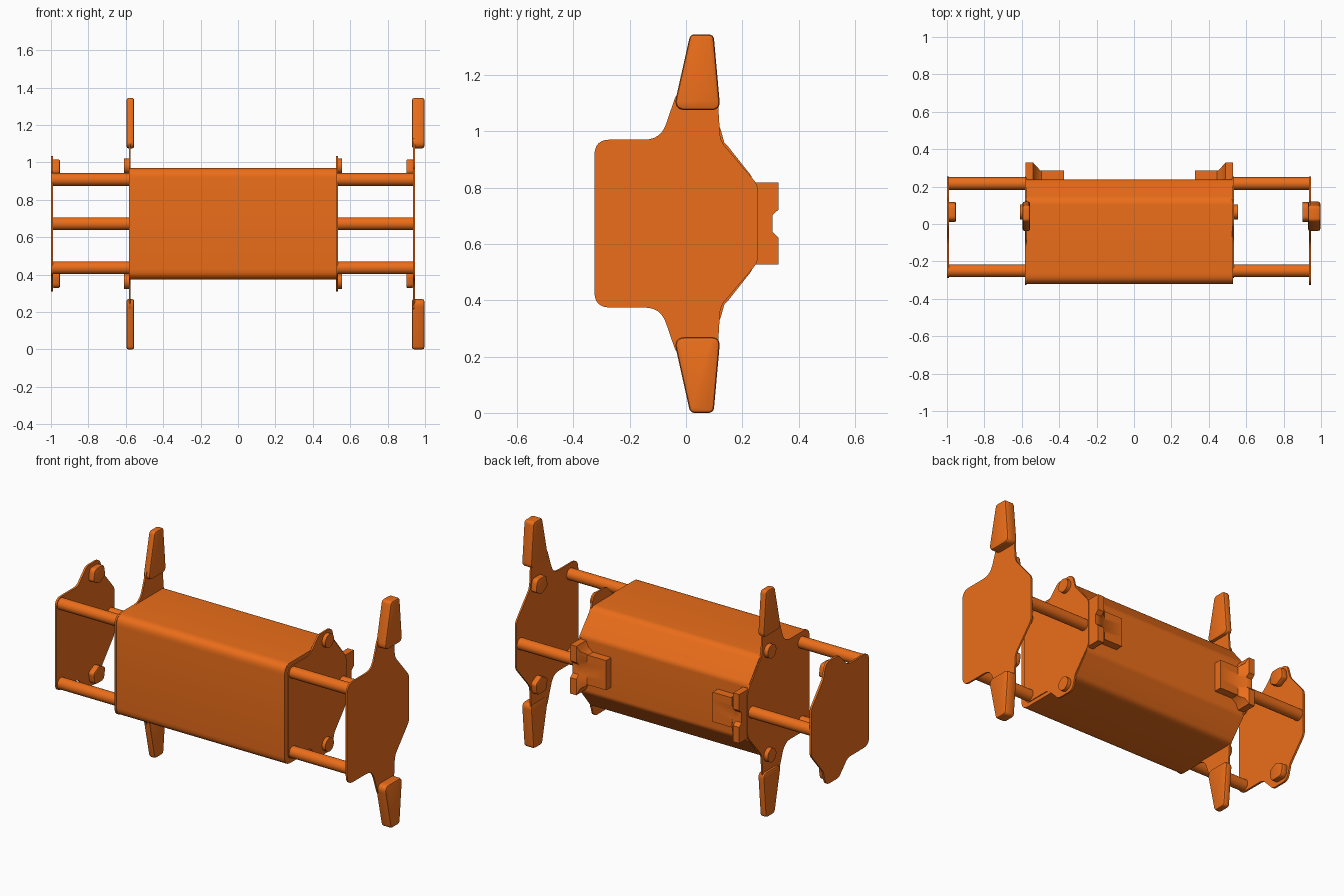
import bpy
import bmesh
import math
from mathutils import Vector

if "Cube" in bpy.data.objects:
    bpy.data.objects.remove(bpy.data.objects["Cube"])

MID = 0.672  # height of the horizontal mirror plane

orange = bpy.data.materials.new("orange_plastic")
orange.use_nodes = True
COLOUR = (0.83, 0.155, 0.01, 1)
orange.diffuse_color = COLOUR
orange.node_tree.nodes["Principled BSDF"].inputs["Base Color"].default_value = COLOUR


def finish(name, bm):
    bmesh.ops.recalc_face_normals(bm, faces=bm.faces)
    mesh = bpy.data.meshes.new(name)
    bm.to_mesh(mesh)
    bm.free()
    mesh.materials.append(orange)
    obj = bpy.data.objects.new(name, mesh)
    bpy.context.collection.objects.link(obj)
    bpy.ops.object.select_all(action='DESELECT')
    obj.select_set(True)
    bpy.context.view_layer.objects.active = obj
    bpy.ops.object.shade_smooth_by_angle(angle=math.radians(35))
    return obj


def rounded(corners, steps=6):
    """Round each (a, b, radius) corner of a closed outline."""
    out = []
    pts = [Vector(c[:2]) for c in corners]
    for i, p in enumerate(pts):
        to_prev = pts[i - 1] - p
        to_next = pts[(i + 1) % len(pts)] - p
        half = to_prev.angle(to_next) / 2
        reach = corners[i][2] / math.tan(half)
        a = p + to_prev.normalized() * min(reach, to_prev.length * 0.48)
        b = p + to_next.normalized() * min(reach, to_next.length * 0.48)
        for k in range(steps + 1):
            t = k / steps
            out.append(a * (1 - t) ** 2 + p * 2 * t * (1 - t) + b * t * t)
    return out


def symmetric(half):
    return half + [(y, 2 * MID - z, r) for y, z, r in reversed(half)]


def flipped(corners, sign):
    return [(y, MID + sign * (z - MID), r) for y, z, r in corners]


def slab(name, corners, x0, x1, chamfer=0):
    """Extrude a rounded y-z outline along x, with chamfered rims."""
    bm = bmesh.new()
    face = bm.faces.new([bm.verts.new((x0, p.x, p.y)) for p in rounded(corners)])
    moved = bmesh.ops.extrude_face_region(bm, geom=[face], use_keep_orig=True)["geom"]
    bmesh.ops.translate(bm, vec=(x1 - x0, 0, 0),
                        verts=[v for v in moved if isinstance(v, bmesh.types.BMVert)])
    if chamfer:
        rims = [e for e in bm.edges if abs(e.verts[0].co.x - e.verts[1].co.x) < 1e-6]
        bmesh.ops.bevel(bm, geom=rims, offset=chamfer, segments=2,
                        profile=0.5, affect='EDGES')
    return finish(name, bm)


def rod(name, x0, x1, y, z, radius):
    bm = bmesh.new()
    bmesh.ops.create_cone(bm, cap_ends=True, segments=32, radius1=radius,
                          radius2=radius, depth=abs(x1 - x0))
    for v in bm.verts:
        v.co = Vector((v.co.z + (x0 + x1) / 2, v.co.x + y, v.co.y + z))
    return finish(name, bm)


def hook(name, end_x, inward):
    """Cross-shaped catch with raised wings and a notch between them."""
    half = [(0, 0.145), (0.04, 0.145), (0.055, 0.11), (0.085, 0.088), (0.205, 0.088)]
    outline = half + [(u, -w) for u, w in reversed(half)]
    bm = bmesh.new()
    face = bm.faces.new([bm.verts.new((u, 0.22, w)) for u, w in outline])
    moved = bmesh.ops.extrude_face_region(bm, geom=[face], use_keep_orig=True)["geom"]
    bmesh.ops.translate(bm, vec=(0, 0.065, 0),
                        verts=[v for v in moved if isinstance(v, bmesh.types.BMVert)])
    cuts = [((u, 0, 0), (1, 0, 0)) for u in (0.04, 0.08)]
    cuts += [((0, 0, w), (0, 0, 1)) for w in (-0.05, -0.03, 0.03, 0.05)]
    for co, no in cuts:
        bmesh.ops.bisect_plane(bm, geom=bm.verts[:] + bm.edges[:] + bm.faces[:],
                               plane_co=co, plane_no=no)
    for v in bm.verts:
        if v.co.y > 0.25:
            peak = 0.022 + 0.022 * min(1, max(0, (abs(v.co.z) - 0.03) / 0.02))
            v.co.y += peak * min(1, max(0, (0.08 - v.co.x) / 0.04))
        v.co.x = end_x + inward * v.co.x
        v.co.z += MID
    return finish(name, bm)


# Main body
body = symmetric([(-0.32, 0.97, 0.055), (0.13, 0.97, 0.06), (0.237, 0.835, 0.05)])
slab("main_body", body, -0.578, 0.53)

# End plates: two with fins, two with small lobes
finned = symmetric([(-0.325, 0.97, 0.055), (-0.09, 0.97, 0.08), (-0.035, 1.13, 0.02),
                    (0.112, 1.13, 0.01), (0.122, 0.965, 0.08), (0.255, 0.81, 0.06)])
lobed = symmetric([(-0.29, 0.948, 0.05), (-0.09, 0.948, 0.06), (-0.005, 1.035, 0.04),
                   (0.115, 1.035, 0.045), (0.14, 0.945, 0.05), (0.253, 0.81, 0.06)])
slab("body_finned_plate", finned, -0.584, -0.574)
slab("body_lobed_plate", lobed, 0.525, 0.535)
slab("left_finned_plate", finned, 0.935, 0.945)
slab("right_lobed_plate", lobed, -1.0, -0.988)

# Feet and knobs, above and below the mirror plane
foot = [(-0.045, 1.075, 0.035), (0.015, 1.344, 0.022),
        (0.098, 1.344, 0.022), (0.122, 1.075, 0.03)]
knob = [(0.008, 0.945, 0.02), (0.02, 1.015, 0.03), (0.108, 1.015, 0.03),
        (0.12, 0.945, 0.02), (0.064, 0.915, 0.03)]
for side, sign in (("upper", 1), ("lower", -1)):
    slab(side + "_left_foot", flipped(foot, sign), 0.93, 0.997, 0.012)
    slab(side + "_body_foot", flipped(foot, sign), -0.596, -0.555, 0.01)
    slab(side + "_left_knob", flipped(knob, sign), 0.9, 0.938, 0.006)
    slab(side + "_right_knob", flipped(knob, sign), -0.992, -0.953, 0.006)
    z = MID + sign * 0.308
    rod(side + "_body_left_peg", 0.53, 0.557, 0.064, z, 0.04)
    rod(side + "_body_right_peg", -0.61, -0.58, 0.064, z, 0.04)

# Guide rods between the body and the outer plates
for side, x0, x1 in (("left", 0.52, 0.94), ("right", -0.992, -0.57)):
    for label, y, dz in (("upper", -0.25, 0.236), ("lower", -0.25, -0.236), ("back", 0.216, 0)):
        rod(f"{side}_{label}_rod", x0, x1, y, MID + dz, 0.034)

# Rear catches
hook("left_catch", 0.53, -1)
hook("right_catch", -0.58, 1)
